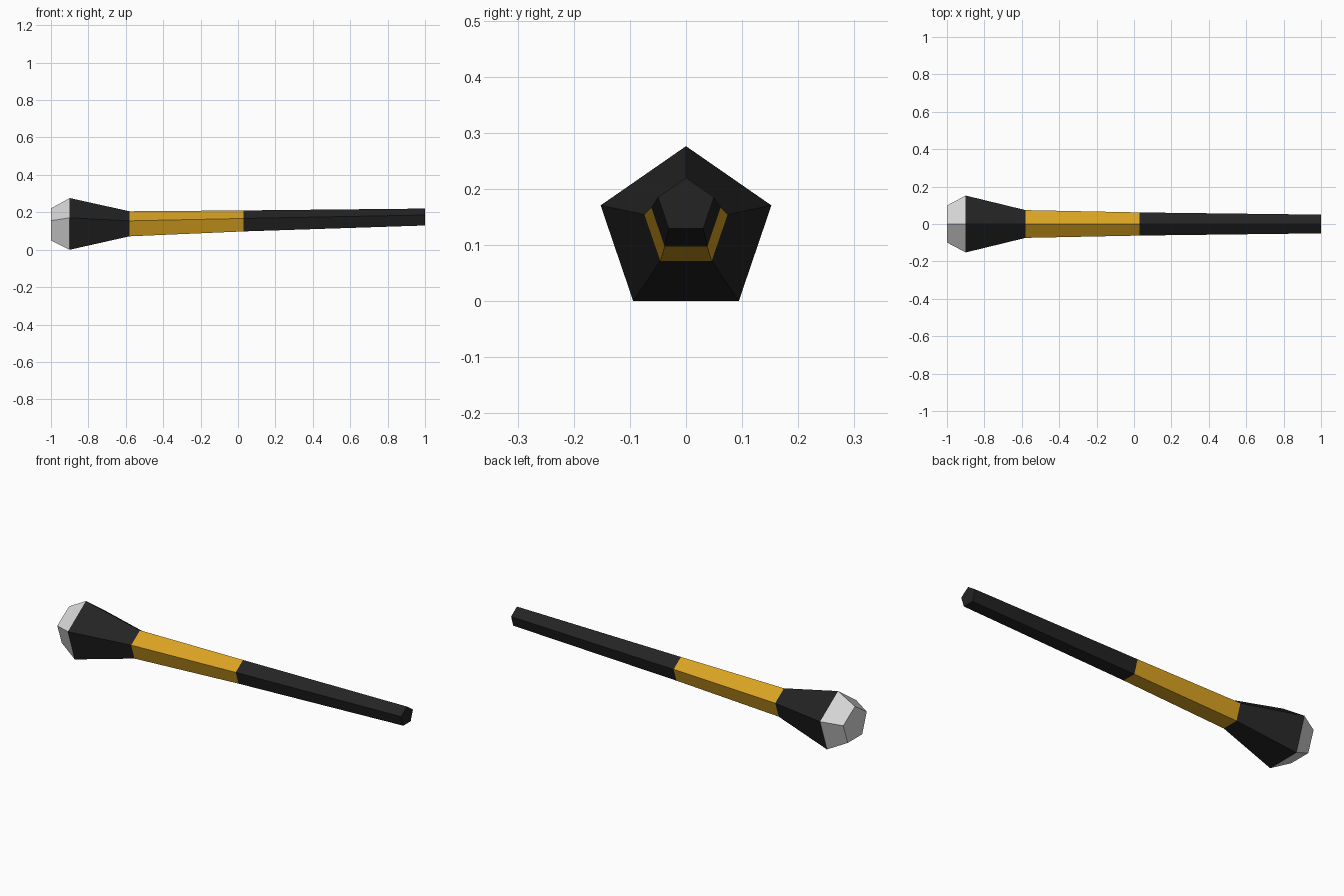
import bpy
import math

if "Cube" in bpy.data.objects:
    bpy.data.objects.remove(bpy.data.objects["Cube"])


def material(name, color):
    m = bpy.data.materials.new(name)
    m.diffuse_color = (*color, 1.0)
    m.use_nodes = True
    m.node_tree.nodes["Principled BSDF"].inputs["Base Color"].default_value = m.diffuse_color
    return m


black = material("matte black", (0.017, 0.017, 0.017))
gold = material("golden yellow", (0.70, 0.365, 0.016))
grey = material("light grey", (0.68, 0.68, 0.68))

SIDES = 5


def ring(x, centre_z, ry, rz):
    """Five-sided section with one corner pointing up."""
    return [(x, ry * math.sin(2 * math.pi * j / SIDES),
             centre_z + rz * math.cos(2 * math.pi * j / SIDES))
            for j in range(SIDES)]


def section(name, start, end, mat, cap_start=False, cap_end=False):
    """Flat-sided tapered section between two rings."""
    verts = ring(*start) + ring(*end)
    faces = []
    for j in range(SIDES):
        k = (j + 1) % SIDES
        faces.append((j, j + SIDES, k + SIDES, k))
    if cap_start:
        faces.append(tuple(range(SIDES)))
    if cap_end:
        faces.append(tuple(reversed(range(SIDES, 2 * SIDES))))
    mesh = bpy.data.meshes.new(name)
    mesh.from_pydata(verts, [], faces)
    mesh.materials.append(mat)
    obj = bpy.data.objects.new(name, mesh)
    bpy.context.collection.objects.link(obj)


# Rings along the slightly tilted axis: x, centre z, half width, half height
lens_face = (-1.00, 0.126, 0.104, 0.095)
rim = (-0.90, 0.1235, 0.160, 0.1527)
neck = (-0.58, 0.1315, 0.078, 0.0740)
grip_start = (0.03, 0.148, 0.065, 0.0620)
tail = (1.00, 0.170, 0.0526, 0.0500)

# Grey chamfered tip, black flared head, gold collar, black handle
section("tip", lens_face, rim, grey, cap_start=True)
section("flared_head", rim, neck, black)
section("collar", neck, grip_start, gold)
section("handle", grip_start, tail, black, cap_end=True)
